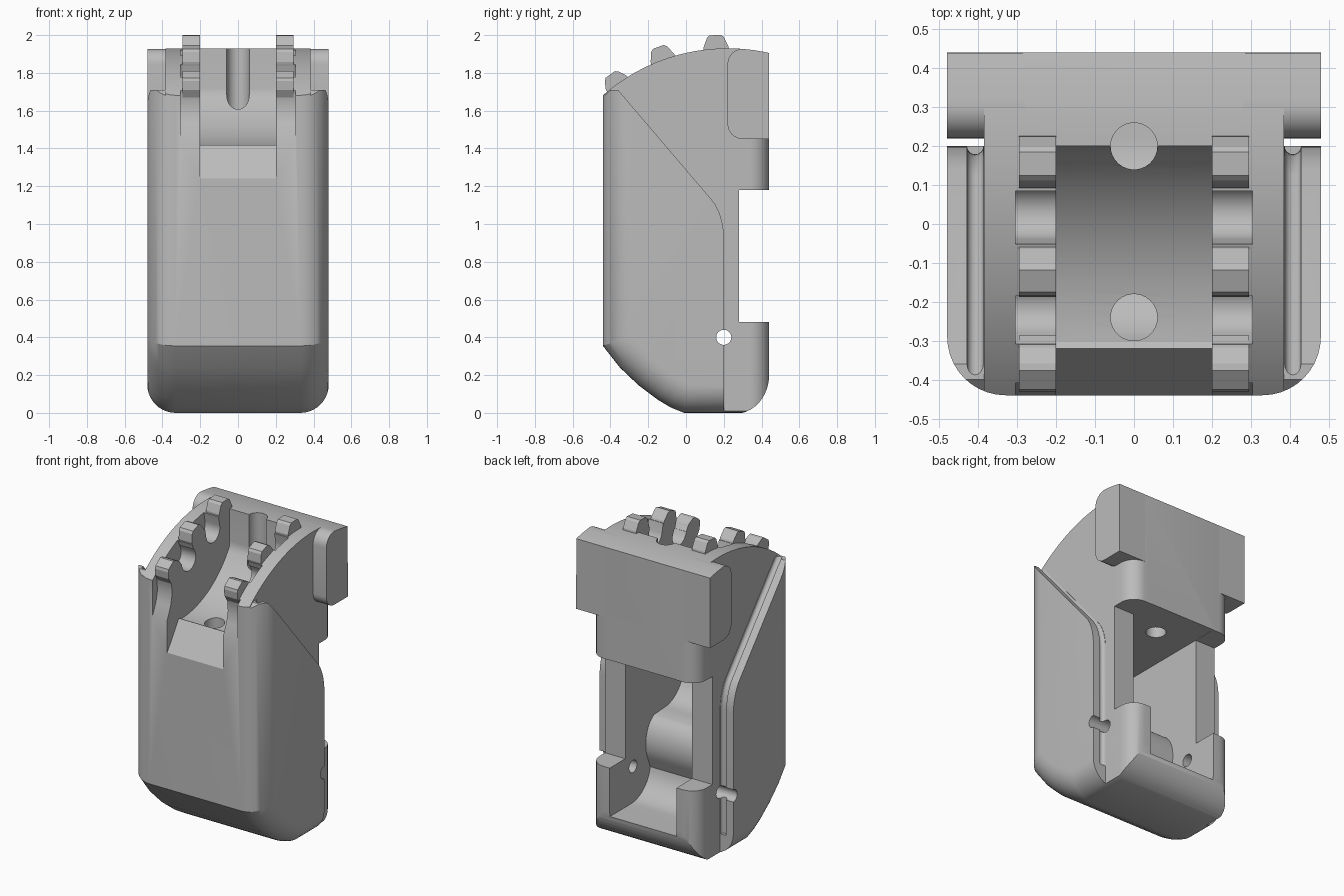
import bpy, bmesh
from math import sin, cos, radians
from mathutils import Vector

if "Cube" in bpy.data.objects:
    bpy.data.objects.remove(bpy.data.objects["Cube"])

grey = bpy.data.materials.new("plain_grey")
grey.use_nodes = True
grey.diffuse_color = (0.5, 0.5, 0.5, 1)
grey.node_tree.nodes["Principled BSDF"].inputs["Base Color"].default_value = grey.diffuse_color


def arc(cx, cy, rx, ry, a, b, n=12):
    """Points on an ellipse from angle a to b, in degrees."""
    steps = [radians(a + (b - a) * i / n) for i in range(n + 1)]
    return [(cx + rx * cos(t), cy + ry * sin(t)) for t in steps]


def make(name, bm):
    bmesh.ops.recalc_face_normals(bm, faces=bm.faces)
    mesh = bpy.data.meshes.new(name)
    bm.to_mesh(mesh)
    bm.free()
    mesh.materials.append(grey)
    ob = bpy.data.objects.new(name, mesh)
    bpy.context.collection.objects.link(ob)
    return ob


def loft(name, rings):
    """Skin a row of closed rings and cap both ends."""
    bm = bmesh.new()
    rows = [[bm.verts.new(p) for p in ring] for ring in rings]
    n = len(rows[0])
    for r, s in zip(rows, rows[1:]):
        for i in range(n):
            bm.faces.new((r[i], r[(i + 1) % n], s[(i + 1) % n], s[i]))
    bm.faces.new(rows[0])
    bm.faces.new(rows[-1])
    return make(name, bm)


def prism(name, pts, axis, lo, hi):
    """Extrude an outline along one axis."""
    place = {"x": lambda p, d: (d, p[0], p[1]),
             "z": lambda p, d: (p[0], p[1], d)}[axis]
    return loft(name, [[place(p, d) for p in pts] for d in (lo, hi)])


def apply_all(ob):
    bpy.ops.object.select_all(action="DESELECT")
    bpy.context.view_layer.objects.active = ob
    ob.select_set(True)
    for m in list(ob.modifiers):
        bpy.ops.object.modifier_apply(modifier=m.name)


def mirror(ob):
    ob.modifiers.new("Mirror", "MIRROR").use_mirror_merge = False
    apply_all(ob)
    return ob


def boolean(ob, tool, op="DIFFERENCE"):
    m = ob.modifiers.new("Bool", "BOOLEAN")
    m.operation, m.solver, m.object = op, "EXACT", tool
    apply_all(ob)
    bpy.data.objects.remove(tool)


def finish(ob, angle=28):
    apply_all(ob)
    bpy.ops.object.shade_smooth_by_angle(angle=radians(angle))


# Shared outlines
HUB_Y, HUB_Z, HUB_R = 0.22, 0.93, 1.0        # centre and radius of the curved top
SIDE = 0.385                                 # joint between core and side shells
KNEE = arc(0.02, 0.93, 0.18, 0.26, 0, 48, 8)  # bend in the shell edge
SEAM = [(0.2, 0.13)] + KNEE + [(-0.36, 1.71)]
FILLET = 0.15
# Front face, sloping toe and underside
FRONT = [Vector(p) for p in ((-0.44, 2.2), (-0.44, 0.355), (-0.35, 0.24), (-0.25, 0.145),
                             (-0.15, 0.07), (-0.08, 0.028), (-0.01, 0), (0.9, 0))]


def pin_hole():
    return prism("pin_cutter", arc(0.2, 0.4, 0.04, 0.04, 0, 345, 23), "x", -0.7, 0.7)


def inset_front(d):
    """Move the front outline inwards by d, with mitred corners."""
    out = []
    for i, p in enumerate(FRONT):
        a = (FRONT[max(i, 1)] - FRONT[max(i, 1) - 1]).normalized()
        j = min(i, len(FRONT) - 2)
        b = (FRONT[j + 1] - FRONT[j]).normalized()
        n = Vector((-a.y - b.y, a.x + b.x)).normalized()
        out.append(p + n * (d / n.dot(Vector((-a.y, a.x)))))
    return out + [Vector((0.9, 2.2))]


def front_rounder():
    """Envelope with a fillet all along the front and base side edges."""
    steps = arc(0.48 - FILLET, FILLET, FILLET, FILLET, 0, -90, 10)
    steps = steps + [(-x, d) for x, d in reversed(steps)]
    return loft("front_rounder", [[(x, p.x, p.y) for p in inset_front(d)] for x, d in steps])


# Core: side outline, then trimmed by the back and front roundings
top = arc(HUB_Y, HUB_Z, HUB_R, HUB_R, 70, 140, 40)
outline = ([(-0.6, -0.1), (0.24, -0.1)]
           + arc(0.26, 0.2, 0.18, 0.205, 270, 360, 10)
           + [(0.6, 0.24), (0.6, 0.48), (0.28, 0.48), (0.28, 1.18), (0.6, 1.18)] + top)
core = prism("core_body", outline, "x", -0.6, 0.6)
half = [(SIDE, -0.9)] + arc(SIDE - 0.1, 0.34, 0.1, 0.1, 0, 90, 8)
plan = half + [(-x, y) for x, y in reversed(half)]
boolean(core, prism("back_rounder", plan, "z", -0.3, 2.3), "INTERSECT")
boolean(core, front_rounder(), "INTERSECT")

# Curved channel through the top, with a sloping lip
channel = ([(0.2, 2.2), (0.2, 1.72)] + arc(-0.3, 1.985, 0.58, 0.58, -31, -90, 20)
           + [(-0.32, 1.418), (-0.44, 1.24), (-0.52, 1.12), (-0.6, 1.12), (-0.6, 2.2)])
boolean(core, prism("channel_cutter", channel, "x", -0.2, 0.2))

# Rear cavity with a bulging front wall
cavity = ([(0.7, 1.181), (0.7, 0.165), (0.3, 0.165)]
          + arc(0.22, 0.365, 0.2, 0.2, 270, 190, 10)
          + arc(-0.05, 0.49, 0.12, 0.17, -35, 75, 12)
          + arc(-0.12, 0.86, 0.2, 0.2, 270, 180, 10) + [(-0.32, 1.181)])
boolean(core, prism("cavity_cutter", cavity, "x", -0.24, 0.24))

# Vertical bores and the cross pin hole
for y in (0.2, -0.24):
    boolean(core, prism("bore_cutter", arc(0, y, 0.06, 0.06, 0, 348, 29), "z", 1.0, 2.3))
boolean(core, pin_hole())


def polar(angle, r, shift=0.0):
    """Point at radius r, tilted forward by angle, shifted sideways."""
    a = radians(angle)
    return (HUB_Y - r * sin(a) - shift * cos(a), HUB_Z + r * cos(a) - shift * sin(a))


# Teeth and the scooped pockets between them
teeth = ((3.5, 1.072), (20, 1.072), (35.8, 1.062))
for (a, _), (b, _) in zip(teeth, teeth[1:]):
    mid = (a + b) / 2
    scoop = [polar(mid, 0.935 + dy, dx) for dx, dy in arc(0, 0, 0.07, 0.07, 180, 360)]
    scoop += [polar(mid, 1.1, 0.07), polar(mid, 1.1, -0.07)]
    boolean(core, mirror(prism("pocket_cutter", scoop, "x", 0.15, 0.305)))
front_scoop = [(-0.415, 1.85), (-0.412, 1.72), (-0.395, 1.66), (-0.39, 1.6),
               (-0.405, 1.53), (-0.445, 1.44), (-0.6, 1.44), (-0.6, 1.85)]
boolean(core, mirror(prism("pocket_cutter", front_scoop, "x", 0.19, 0.305)))
finish(core)

for i, (a, tip) in enumerate(teeth):
    side = ((0.96, 0.068), (1.01, 0.066), (tip - 0.012, 0.044), (tip, 0.03))
    shape = [polar(a, r, -s) for r, s in side] + [polar(a, r, s) for r, s in reversed(side)]
    finish(mirror(prism(f"tooth_pair_{i + 1}", shape, "x", 0.2, 0.295)), 20)

# Side shells: slanted edge with a round groove and the pin hole
shell_side = [(-0.6, -0.1), (0.2, -0.1)] + SEAM + [(-0.40, 1.71), (-0.44, 1.67), (-0.6, 1.5)]
shell = prism("side_shells", shell_side, "x", SIDE, 0.6)
boolean(shell, front_rounder(), "INTERSECT")

path = [Vector(p) for p in SEAM]
path.append(path[-1] + (path[-1] - path[-2]) * 0.15)
rings = []
for i, p in enumerate(path):
    d = (path[min(i + 1, len(path) - 1)] - path[max(i - 1, 0)]).normalized()
    ring = arc(0.408, 0, 0.021, 0.021, 0, 337.5, 15)
    rings.append([(x, p.x + d.y * s, p.y - d.x * s) for x, s in ring])
boolean(shell, loft("groove_cutter", rings))
boolean(shell, pin_hole())
finish(mirror(shell))

# Ears at the top rear
ear = ([(0.44, 1.45)] + arc(0.3, 1.53, 0.08, 0.08, 270, 180, 8)
       + arc(0.3, 1.847, 0.08, 0.08, 180, 90, 8)
       + arc(HUB_Y, HUB_Z, HUB_R, HUB_R, 84, 77.3, 4))
finish(mirror(prism("rear_ears", ear, "x", 0.28, 0.48)))
